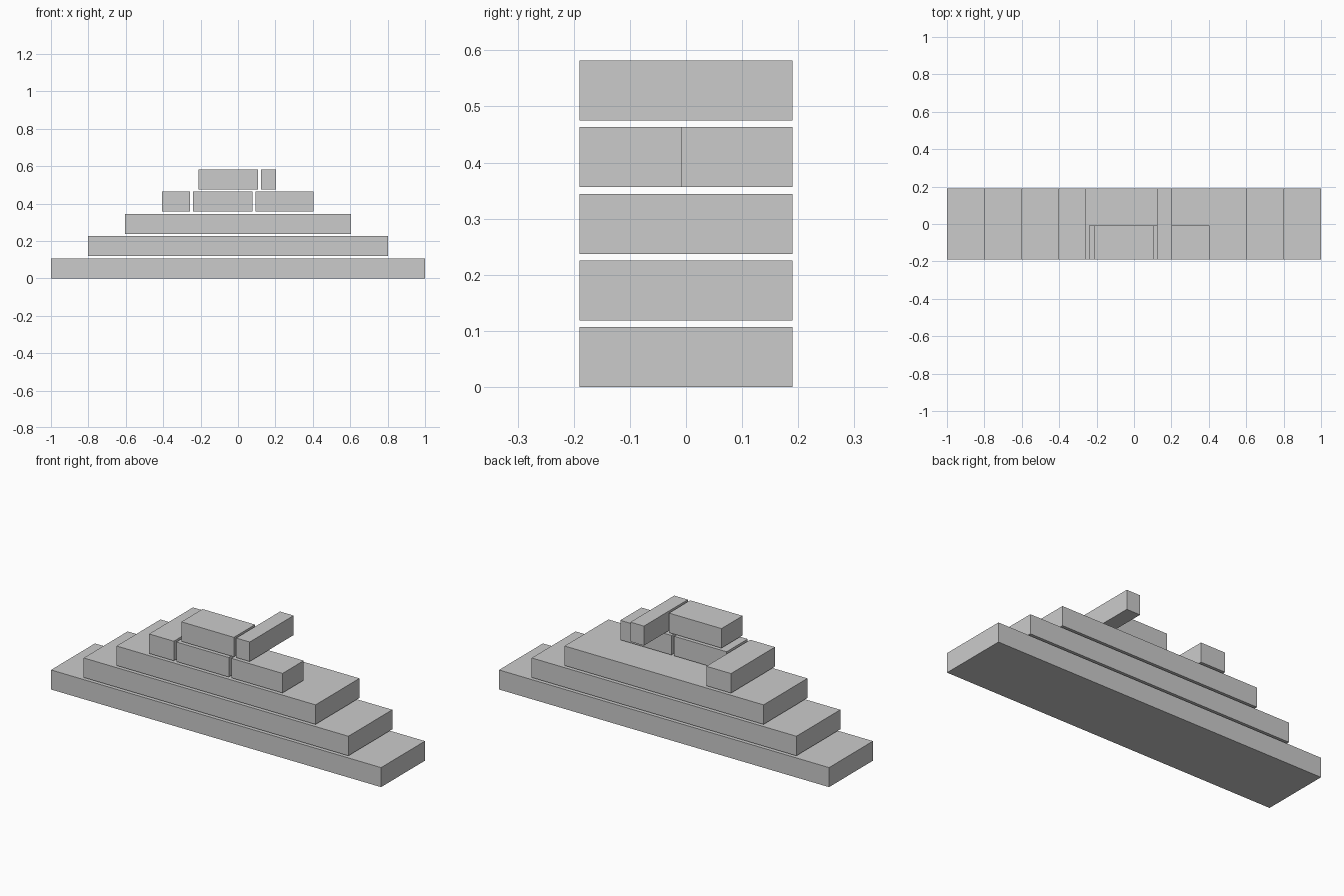
import bpy

if "Cube" in bpy.data.objects:
    bpy.data.objects.remove(bpy.data.objects["Cube"])

grey = bpy.data.materials.new("plain grey")
grey.diffuse_color = (0.6, 0.6, 0.6, 1)
grey.use_nodes = True
grey.node_tree.nodes["Principled BSDF"].inputs["Base Color"].default_value = grey.diffuse_color

HEIGHT, STEP = 0.107, 0.1187   # block height and layer pitch
FRONT, BACK, HALF = -0.19, 0.19, -0.007


def block(name, layer, x0, x1, y1=BACK):
    """Box on a layer, spanning x0..x1 and from the front face back to y1."""
    z = layer * STEP + HEIGHT / 2
    bpy.ops.mesh.primitive_cube_add(size=1, location=((x0 + x1) / 2, (FRONT + y1) / 2, z))
    ob = bpy.context.object
    ob.name = name
    ob.scale = (x1 - x0, y1 - FRONT, HEIGHT)
    bpy.ops.object.transform_apply(location=False, rotation=False, scale=True)
    ob.data.materials.append(grey)


# Three full-depth steps
for i, half_width in enumerate((1.0, 0.802, 0.603)):
    block(f"step_{i + 1}", i, -half_width, half_width)

# Fourth layer: one full-depth end block and two half-depth blocks
block("fourth_layer_end_block", 3, -0.406, -0.256)
block("fourth_layer_middle_block", 3, -0.241, 0.077, HALF)
block("fourth_layer_right_block", 3, 0.093, 0.403, HALF)

# Top layer: half-depth block beside a full-depth bar
block("top_layer_block", 4, -0.21, 0.108, HALF)
block("top_layer_bar", 4, 0.122, 0.204)
